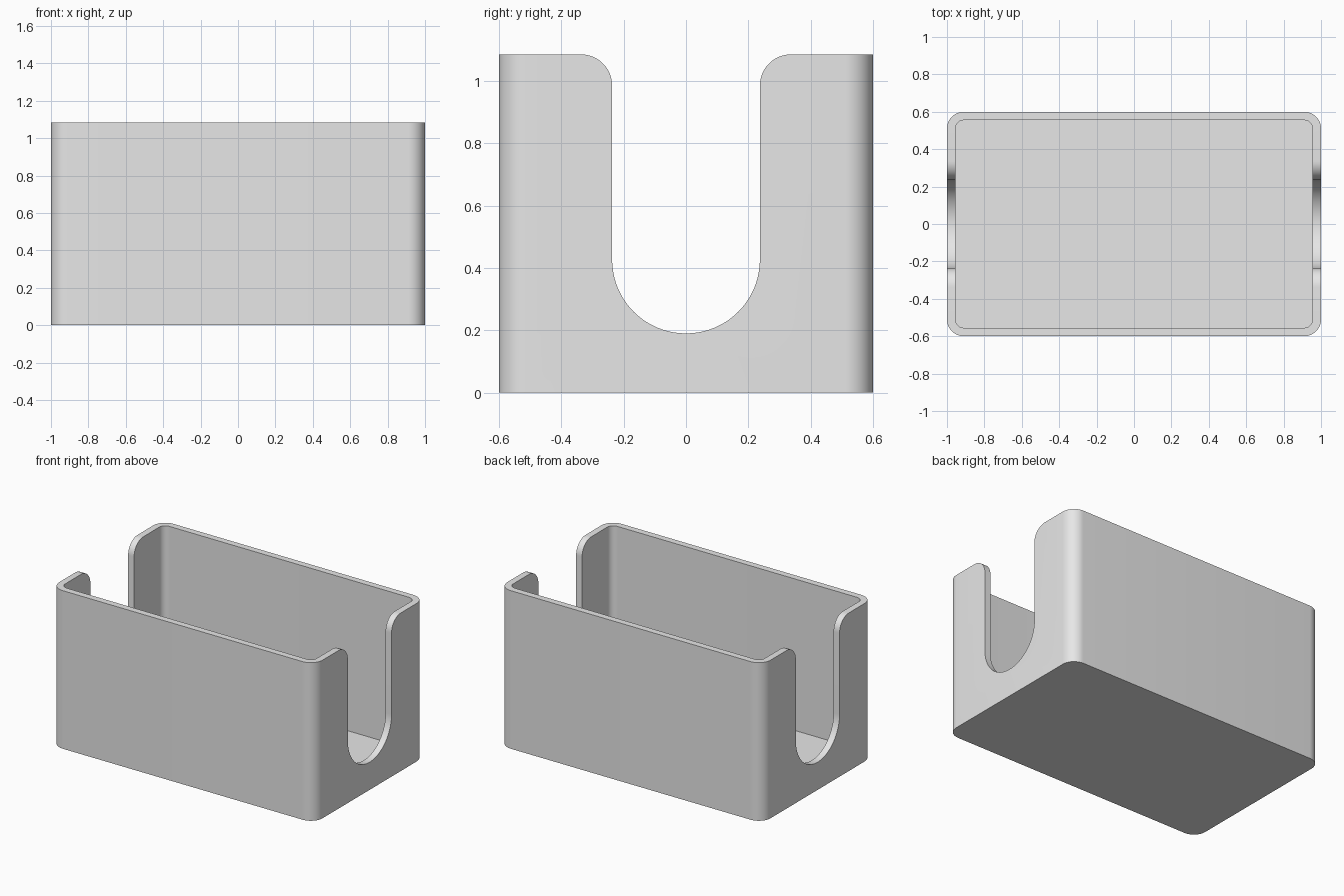
import bpy
import bmesh
from math import pi, cos, sin
from mathutils import Vector

cube = bpy.data.objects.get("Cube")
if cube:
    bpy.data.objects.remove(cube, do_unlink=True)

LENGTH, WIDTH, HEIGHT = 2.0, 1.2, 1.085
WALL, CORNER = 0.045, 0.09
SLOT_RADIUS, SLOT_BOTTOM, LIP_RADIUS = 0.237, 0.19, 0.1

grey = bpy.data.materials.new("light grey")
grey.use_nodes = True
grey.diffuse_color = (0.8, 0.8, 0.8, 1)
grey.node_tree.nodes["Principled BSDF"].inputs["Base Color"].default_value = (0.8, 0.8, 0.8, 1)


def arc(cx, cy, r, start, end, steps):
    angles = [start + (end - start) * i / steps for i in range(steps + 1)]
    return [(cx + r * cos(a), cy + r * sin(a)) for a in angles]


def rounded_rectangle(length, width, r):
    points = []
    for i, (sx, sy) in enumerate([(1, 1), (-1, 1), (-1, -1), (1, -1)]):
        points += arc(sx * (length / 2 - r), sy * (width / 2 - r), r,
                      i * pi / 2, (i + 1) * pi / 2, 12)
    return points


def prism(name, points, direction):
    """Extrude a closed loop of 3D points along a direction."""
    bm = bmesh.new()
    face = bm.faces.new([bm.verts.new(p) for p in points])
    result = bmesh.ops.extrude_face_region(bm, geom=[face])
    verts = [v for v in result["geom"] if isinstance(v, bmesh.types.BMVert)]
    bmesh.ops.translate(bm, verts=verts, vec=Vector(direction))
    bmesh.ops.recalc_face_normals(bm, faces=bm.faces)
    mesh = bpy.data.meshes.new(name)
    bm.to_mesh(mesh)
    bm.free()
    mesh.materials.append(grey)
    obj = bpy.data.objects.new(name, mesh)
    bpy.context.collection.objects.link(obj)
    return obj


# Solid body with rounded upright corners
body = prism("open_box", [(x, y, 0) for x, y in rounded_rectangle(LENGTH, WIDTH, CORNER)],
             (0, 0, HEIGHT))

# Inner cavity, leaving thin walls and a floor
inner = rounded_rectangle(LENGTH - 2 * WALL, WIDTH - 2 * WALL, CORNER - WALL)
cavity = prism("cavity_cutter", [(x, y, WALL) for x, y in inner], (0, 0, HEIGHT))

# U-shaped slot with flared upper lips, cut through both end walls
lip = arc(SLOT_RADIUS + LIP_RADIUS, HEIGHT - LIP_RADIUS, LIP_RADIUS, pi / 2, pi, 12)
right_half = [(SLOT_RADIUS + LIP_RADIUS, HEIGHT + 0.2)] + lip
left_half = [(-y, z) for y, z in reversed(right_half)]
bowl = arc(0, SLOT_BOTTOM + SLOT_RADIUS, SLOT_RADIUS, 0, -pi, 40)
slot = prism("slot_cutter", [(-LENGTH, y, z) for y, z in right_half + bowl + left_half],
             (2 * LENGTH, 0, 0))

bpy.ops.object.select_all(action="DESELECT")
bpy.context.view_layer.objects.active = body
body.select_set(True)
for cutter in (cavity, slot):
    mod = body.modifiers.new(cutter.name, "BOOLEAN")
    mod.operation = "DIFFERENCE"
    mod.solver = "EXACT"
    mod.object = cutter
    bpy.ops.object.modifier_apply(modifier=mod.name)
    bpy.data.objects.remove(cutter, do_unlink=True)

bpy.ops.object.shade_smooth_by_angle()
